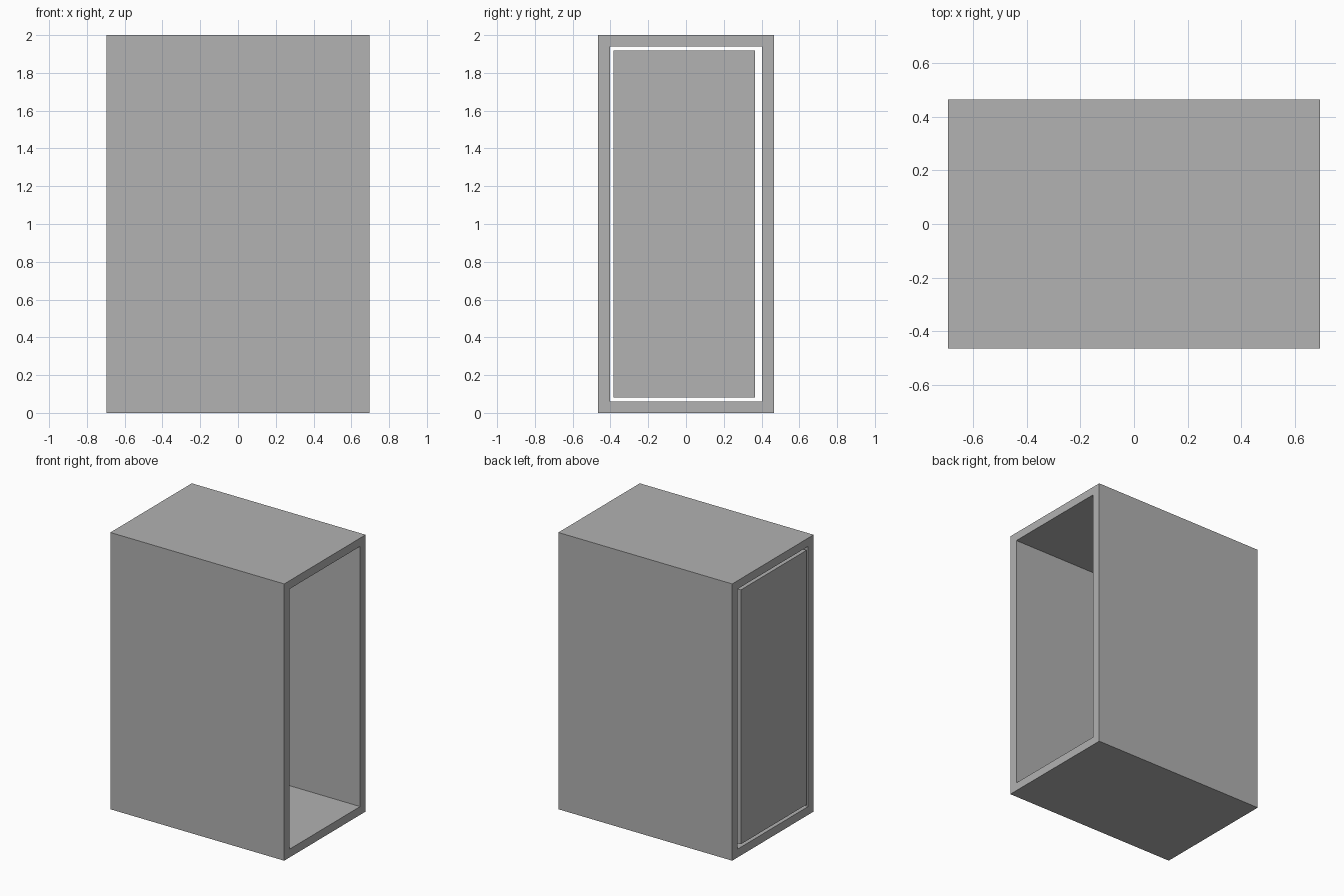
import bpy
import bmesh

old = bpy.data.objects.get("Cube")
if old:
    bpy.data.objects.remove(old, do_unlink=True)

HALF_X, HALF_Y, HEIGHT = 0.695, 0.465, 2.0
OPEN_Y, WALL_Z = 0.402, 0.06

# Single flat grey
grey = bpy.data.materials.new("plain_grey")
grey.use_nodes = True
colour = (0.445, 0.445, 0.445, 1.0)
grey.diffuse_color = colour
grey.node_tree.nodes["Principled BSDF"].inputs["Base Color"].default_value = colour


def add_object(name, bm):
    bmesh.ops.recalc_face_normals(bm, faces=bm.faces)
    mesh = bpy.data.meshes.new(name)
    bm.to_mesh(mesh)
    bm.free()
    mesh.materials.append(grey)
    obj = bpy.data.objects.new(name, mesh)
    bpy.context.collection.objects.link(obj)
    return obj


def rectangle(bm, x, y0, y1, z0, z1):
    """Four corners of a rectangle in the plane across x."""
    return [bm.verts.new((x, y, z))
            for y, z in ((y0, z0), (y1, z0), (y1, z1), (y0, z1))]


def bridge(bm, ring_a, ring_b):
    for i in range(4):
        j = (i + 1) % 4
        bm.faces.new((ring_a[i], ring_a[j], ring_b[j], ring_b[i]))


# Casing: rectangular tube open at both sides
bm = bmesh.new()
outer = [rectangle(bm, x, -HALF_Y, HALF_Y, 0, HEIGHT) for x in (-HALF_X, HALF_X)]
inner = [rectangle(bm, x, -OPEN_Y, OPEN_Y, WALL_Z, HEIGHT - WALL_Z)
         for x in (-HALF_X, HALF_X)]
bridge(bm, outer[0], outer[1])
bridge(bm, inner[0], inner[1])
for end in range(2):
    bridge(bm, outer[end], inner[end])
add_object("casing", bm)

# Side panel: loose-fitting slab flush with the right opening
bm = bmesh.new()
ends = [rectangle(bm, x, -0.385, 0.366, 0.081, 1.919)
        for x in (-HALF_X, -HALF_X + 0.06)]
bridge(bm, ends[0], ends[1])
for ring in ends:
    bm.faces.new(ring)
add_object("side_panel", bm)
